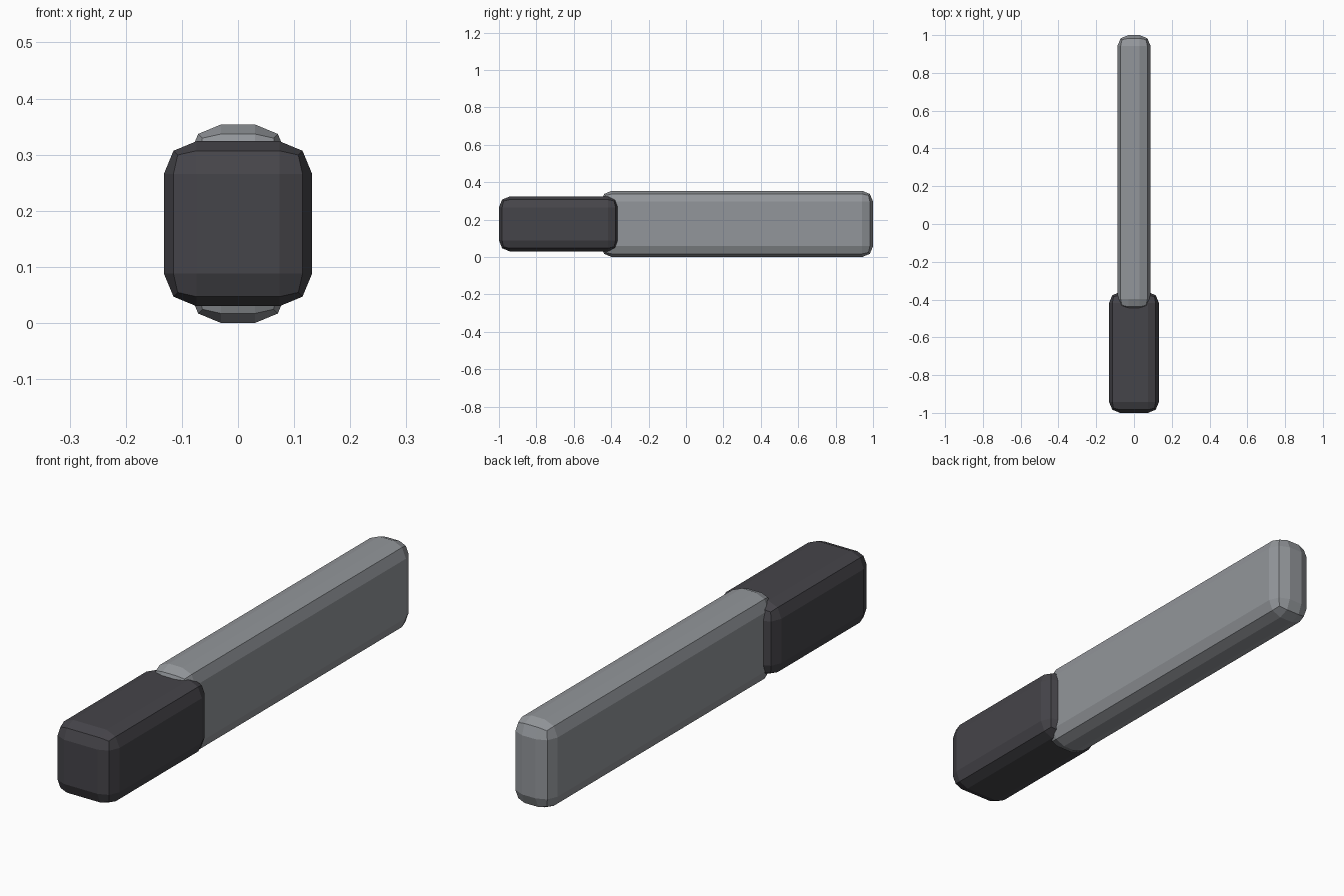
import bpy
import bmesh
from mathutils import Vector

cube = bpy.data.objects.get("Cube")
if cube:
    bpy.data.objects.remove(cube, do_unlink=True)

MID_Z = 0.177   # shared centre height of both parts
BEVEL = 0.058


def material(name, rgb):
    mat = bpy.data.materials.new(name)
    mat.use_nodes = True
    colour = (*rgb, 1.0)
    mat.diffuse_color = colour
    mat.node_tree.nodes["Principled BSDF"].inputs["Base Color"].default_value = colour
    return mat


def rounded_bar(name, half_x, half_z, y_front, y_back, mat):
    """Flat-shaded box with a two-step bevel on every edge."""
    bm = bmesh.new()
    bmesh.ops.create_cube(bm, size=1.0)
    bmesh.ops.scale(bm, verts=bm.verts,
                    vec=Vector((half_x * 2, y_back - y_front, half_z * 2)))
    mesh = bpy.data.meshes.new(name)
    bm.to_mesh(mesh)
    bm.free()
    mesh.materials.append(mat)
    obj = bpy.data.objects.new(name, mesh)
    obj.location = (0, (y_front + y_back) / 2, MID_Z)
    bpy.context.collection.objects.link(obj)
    bevel = obj.modifiers.new("rounded_edges", "BEVEL")
    bevel.width = BEVEL
    bevel.segments = 2
    return obj


dark_grey = material("dark_grey", (0.060, 0.058, 0.067))
steel_grey = material("steel_grey", (0.290, 0.305, 0.325))

# Handle at the front, long flat bar set into it
rounded_bar("handle", 0.132, 0.147, -1.0, -0.36, dark_grey)
rounded_bar("blade", 0.088, 0.177, -0.455, 1.0, steel_grey)
